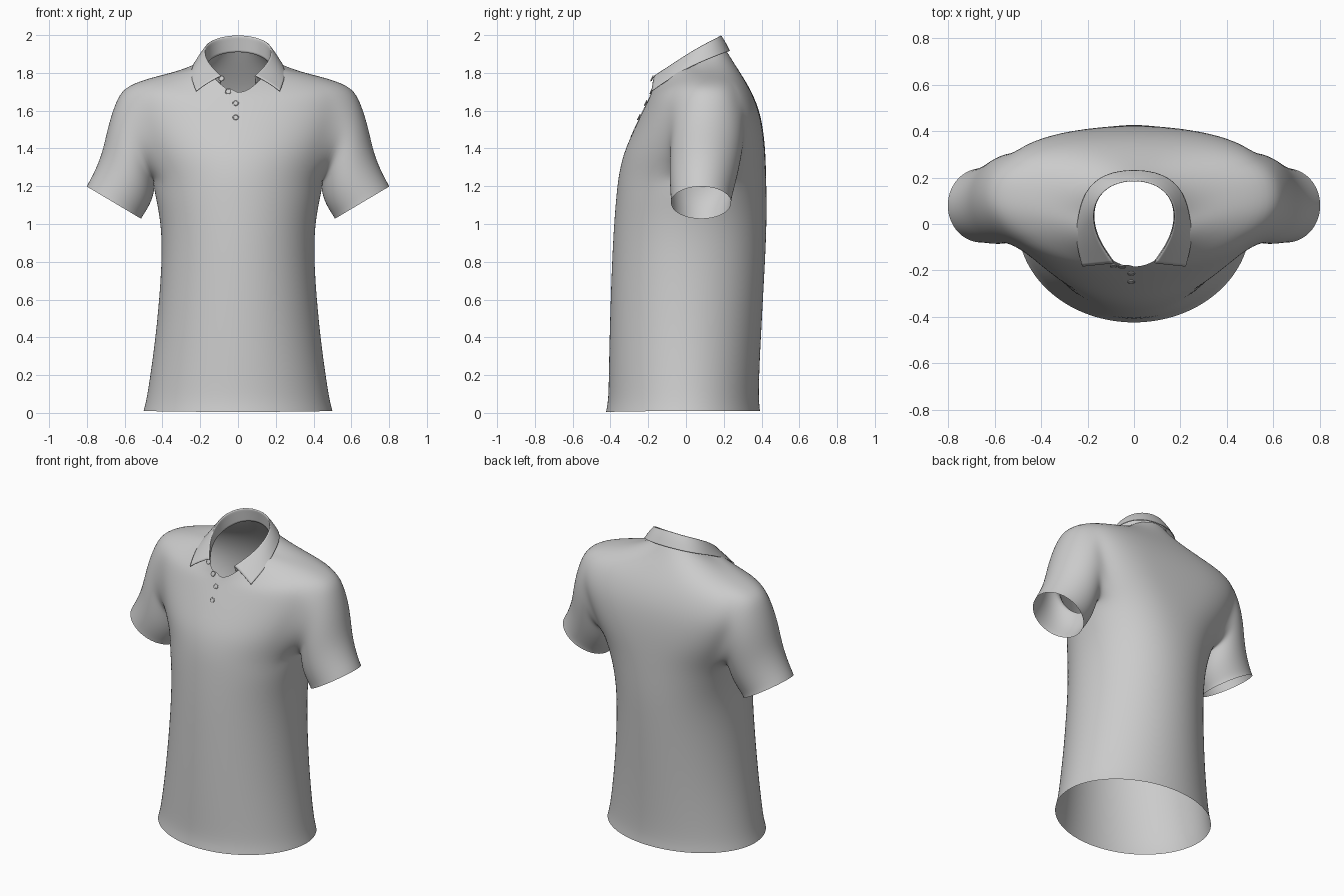
import bpy, bmesh, math
from mathutils import Vector
from mathutils.bvhtree import BVHTree

if "Cube" in bpy.data.objects:
    bpy.data.objects.remove(bpy.data.objects["Cube"])

N = 32          # columns around the torso
H = 3           # half width of an armhole in columns


def finish(bm, name, levels=2, thickness=0.0):
    bmesh.ops.recalc_face_normals(bm, faces=bm.faces)
    me = bpy.data.meshes.new(name)
    bm.to_mesh(me)
    bm.free()
    ob = bpy.data.objects.new(name, me)
    bpy.context.collection.objects.link(ob)
    for p in me.polygons:
        p.use_smooth = True
    if levels:
        m = ob.modifiers.new("smooth", 'SUBSURF')
        m.levels = m.render_levels = levels
        m.boundary_smooth = 'PRESERVE_CORNERS'
    if thickness:
        m = ob.modifiers.new("cloth", 'SOLIDIFY')
        m.thickness = thickness
        m.offset = 0
    return ob


def spow(v, e):
    return math.copysign(abs(v) ** e, v)


# --- shirt body: side z, front z, back z, half width, front y, back y, side y, back squareness, front dip, back rise
ROWS = [
    (0.01, 0.005, 0.01, .503, -.426, .394, 0, 1, 2, 2),
    (0.07, 0.07, 0.07, .487, -.413, .387, 0, 1, 2, 2),
    (0.20, 0.20, 0.20, .466, -.411, .389, 0, 1, 2, 2),
    (0.45, 0.45, 0.45, .432, -.406, .401, 0, 1, 2, 2),
    (0.80, 0.80, 0.80, .403, -.394, .421, 0, .98, 2, 2),
    (1.00, 1.00, 1.00, .409, -.383, .429, .01, .95, 2, 2),
    (1.13, 1.15, 1.15, .435, -.371, .428, .03, .90, 2, 2),
    (1.23, 1.26, 1.26, .455, -.359, .426, .06, .83, 2, 2),
    (1.36, 1.37, 1.37, .515, -.334, .422, .08, .73, 2, 2),
    (1.48, 1.47, 1.48, .565, -.291, .413, .09, .66, 2, 2),
    (1.60, 1.57, 1.59, .605, -.244, .393, .10, .63, 2, 2),
    (1.735, 1.64, 1.69, .590, -.209, .354, .10, .70, 2, 2),
    (1.782, 1.667, 1.775, .440, -.196, .305, .09, .82, 2, 2),
    (1.812, 1.685, 1.86, .290, -.188, .250, .05, 1, 2, 1.2),
    (1.842, 1.695, 1.930, .188, -.184, .207, .03, 1, 2.6, 1.2),
]
R0, R1 = 7, 11  # rows at armpit and shoulder top

bm = bmesh.new()
grid = []
for zs, zf, zb, w, yf, yb, yc, e, pf, pb in ROWS:
    ring = []
    for k in range(N):
        a = 2 * math.pi * k / N
        c, s = math.cos(a), math.sin(a)
        back = s > 0
        q = e if back else 1
        y = yc + spow(s, q) * ((yb - yc) if back else (yc - yf))
        z = zs + ((zb if back else zf) - zs) * abs(s) ** (pb if back else pf)
        ring.append(bm.verts.new((w * spow(c, q), y, z)))
    grid.append(ring)


def in_armhole(r, k):
    near = (k + H) % N < 2 * H or (k - N // 2 + H) % N < 2 * H
    return near and R0 <= r < R1


for r in range(len(ROWS) - 1):
    for k in range(N):
        if not in_armhole(r, k):
            j = (k + 1) % N
            bm.faces.new((grid[r][k], grid[r][j], grid[r + 1][j], grid[r + 1][k]))

# --- sleeves grown out of the armholes: outer x,z  inner x,z  centre y, y radius
SLEEVE = [
    (.640, 1.675, .440, 1.215, .112, .194),
    (.688, 1.53, .440, 1.185, .103, .190),
    (.716, 1.39, .452, 1.13, .092, .181),
    (.755, 1.29, .477, 1.08, .084, .170),
    (.790, 1.225, .502, 1.043, .080, .162),
    (.803, 1.20, .510, 1.026, .080, .162),
]
path = [(R1, k) for k in range(0, H + 1)]
path += [(r, H) for r in range(R1 - 1, R0 - 1, -1)]
path += [(R0, k) for k in range(H - 1, -H - 1, -1)]
path += [(r, -H) for r in range(R0 + 1, R1 + 1)]
path += [(R1, k) for k in range(-H + 1, 0)]
for side in (1, -1):
    prev = [grid[r][(k if side > 0 else N // 2 - k) % N] for r, k in path]
    n = len(prev)
    for xo, zo, xi, zi, yc, yr in SLEEVE:
        ring = []
        for i in range(n):
            t = 2 * math.pi * i / n
            f = (1 + math.cos(t)) / 2
            ring.append(bm.verts.new((side * (xi + (xo - xi) * f),
                                      yc + yr * math.sin(t), zi + (zo - zi) * f)))
        for i in range(n):
            j = (i + 1) % n
            bm.faces.new((prev[i], prev[j], ring[j], ring[i]))
        prev = ring
bmesh.ops.delete(bm, geom=[v for v in bm.verts if not v.link_faces], context='VERTS')
body = finish(bm, "shirt_body")

# --- folded collar: centre back to front end
BASE = [(0, .205, 1.915), (.10, .180, 1.90), (.160, .115, 1.865),
        (.180, .03, 1.83), (.153, -.07, 1.785), (.092, -.156, 1.745)]
FOLD = [(0, .190, 2.003), (.10, .172, 1.99), (.163, .11, 1.96),
        (.182, .03, 1.915), (.158, -.07, 1.85), (.090, -.168, 1.785)]
EDGE = [(0, .236, 1.918), (.125, .218, 1.912), (.208, .15, 1.887),
        (.240, .04, 1.842), (.252, -.07, 1.782), (.222, -.182, 1.703)]
MID = [tuple((Vector(f) + Vector(e)) / 2 + Vector((0, 0, .006))) for f, e in zip(FOLD, EDGE)]
bm = bmesh.new()
crease = bm.edges.layers.float.new('crease_edge')
lines = []
for keys in (BASE, FOLD, MID, EDGE):
    pts = [(-x, y, z) for x, y, z in keys[:0:-1]] + keys
    lines.append([bm.verts.new(p) for p in pts])
for a, b in zip(lines, lines[1:]):
    for i in range(len(a) - 1):
        bm.faces.new((a[i], a[i + 1], b[i + 1], b[i]))
for v, w in zip(lines[1], lines[1][1:]):
    bm.edges.get((v, w))[crease] = 0.8
finish(bm, "collar", 3, 0.004)

# --- surface lookup for parts sewn on the front
bpy.context.view_layer.update()
tree = BVHTree.FromObject(body, bpy.context.evaluated_depsgraph_get())


def on_front(x, z):
    p, nrm, _, _ = tree.ray_cast(Vector((x, -1, z)), Vector((0, 1, 0)))
    if p is None or p.y > 0:
        p, nrm = Vector((x, -.175, z)), Vector((0, -.9, .4)).normalized()
    return p, (nrm if nrm.y < 0 else -nrm)


# --- placket strip, its top edge slanting up under the left collar point
bm = bmesh.new()
rows = []
for j in range(11):
    row = []
    for i in range(5):
        top = 1.72 - .035 * i / 4
        p, nrm = on_front(-.048 + .068 * i / 4, 1.46 + (top - 1.46) * j / 10)
        row.append(bm.verts.new(p + nrm * .002))
    rows.append(row)
for a, b in zip(rows, rows[1:]):
    for i in range(4):
        bm.faces.new((a[i], a[i + 1], b[i + 1], b[i]))
finish(bm, "placket", 1)

# --- buttons: raised rim around a flat disc
for n, (x, z) in enumerate([(-.088, 1.768), (-.052, 1.70), (-.012, 1.638), (-.012, 1.563)]):
    p, nrm = on_front(x, z)
    rot = nrm.to_track_quat('Z', 'Y').to_euler()
    bpy.ops.mesh.primitive_cylinder_add(vertices=24, radius=.013, depth=.006,
                                        location=p + nrm * .004, rotation=rot)
    bpy.context.object.name = "button_%d" % (n + 1)
    bpy.ops.object.shade_smooth_by_angle()
    bpy.ops.mesh.primitive_torus_add(major_segments=24, minor_segments=8, major_radius=.0135,
                                     minor_radius=.003, location=p + nrm * .006, rotation=rot)
    bpy.context.object.name = "button_rim_%d" % (n + 1)
    bpy.ops.object.shade_smooth_by_angle()
